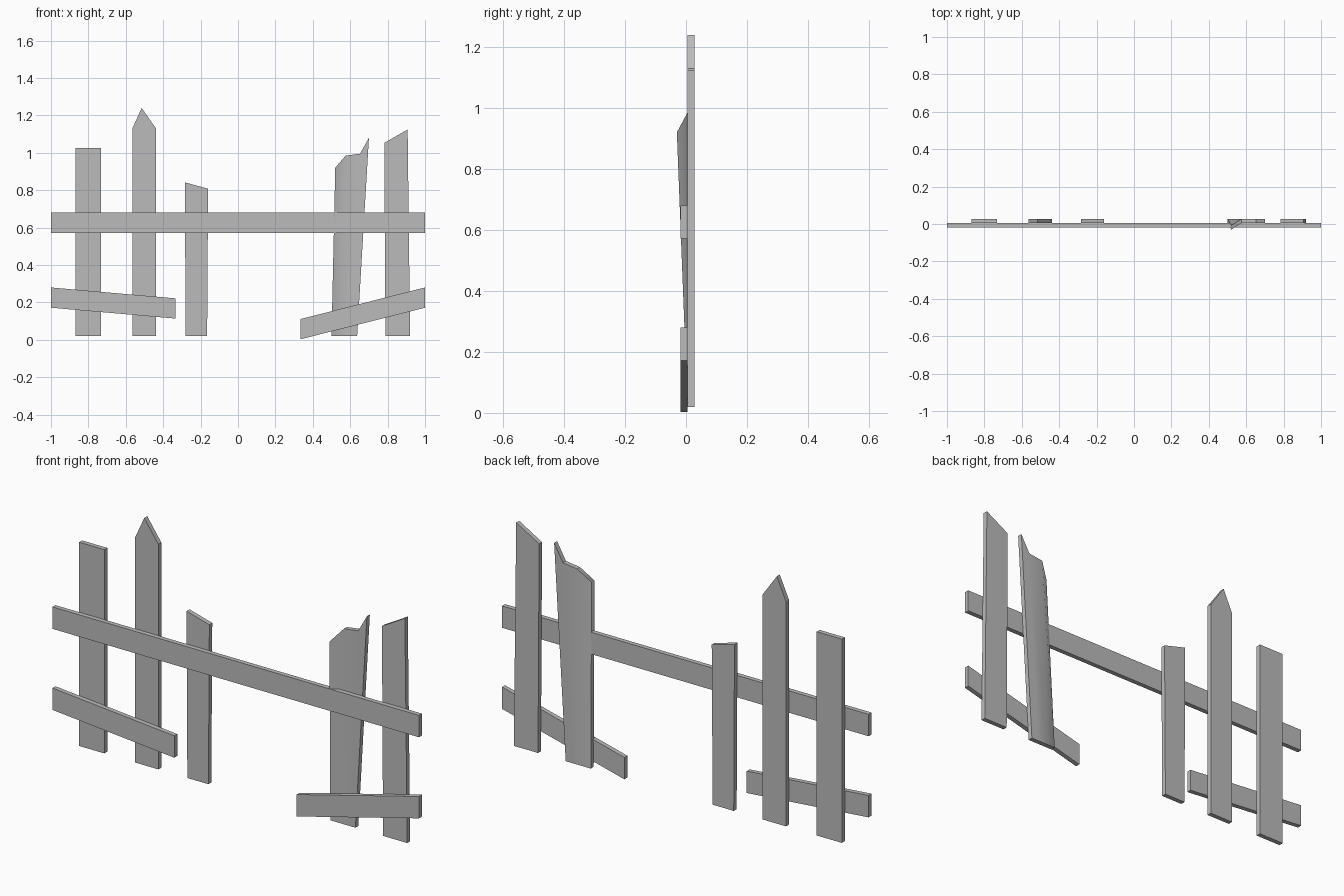
import bpy
import bmesh
import math

cube = bpy.data.objects.get("Cube")
if cube:
    bpy.data.objects.remove(cube, do_unlink=True)

wood = bpy.data.materials.new("plain grey")
wood.use_nodes = True
GREY = (0.5, 0.5, 0.5, 1)
wood.diffuse_color = GREY
wood.node_tree.nodes["Principled BSDF"].inputs["Base Color"].default_value = GREY

THICK = 0.023    # board thickness
MID = 0.005      # plane where the rails meet the pickets
BASE = 0.02      # foot of the pickets


def finish(name, bm):
    bmesh.ops.recalc_face_normals(bm, faces=bm.faces[:])
    mesh = bpy.data.meshes.new(name)
    bm.to_mesh(mesh)
    bm.free()
    mesh.materials.append(wood)
    obj = bpy.data.objects.new(name, mesh)
    bpy.context.collection.objects.link(obj)
    return obj


def board(name, outline, front):
    """Extrude an (x, z) outline backwards from the plane y = front."""
    bm = bmesh.new()
    face = bm.faces.new([bm.verts.new((x, front, z)) for x, z in outline])
    grown = bmesh.ops.extrude_face_region(bm, geom=[face], use_keep_orig=True)
    moved = [v for v in grown["geom"] if isinstance(v, bmesh.types.BMVert)]
    bmesh.ops.translate(bm, verts=moved, vec=(0, THICK, 0))
    return finish(name, bm)


def picket(name, left, right, top):
    """Straight picket: foot corners, then its top edge from right to left."""
    board(name, [(left, BASE), (right, BASE)] + top, MID)


def rail(name, x0, z0, x1, z1, height=0.108):
    outline = [(x0, z0), (x1, z1), (x1, z1 + height), (x0, z0 + height)]
    board(name, outline, MID - THICK)


# Upright pickets
picket("flat_picket", -0.87, -0.733, [(-0.733, 1.025), (-0.87, 1.025)])
picket("pointed_picket", -0.565, -0.438,
       [(-0.438, 1.13), (-0.515, 1.24), (-0.565, 1.13)])
picket("short_picket", -0.28, -0.165, [(-0.16, 0.808), (-0.284, 0.842)])
picket("slanted_picket", 0.788, 0.92, [(0.907, 1.125), (0.782, 1.053)])

# Long upper rail and the two broken lower rails
rail("upper_rail", -1, 0.572, 1, 0.572)
rail("lower_rail_right", -1, 0.172, -0.335, 0.114)
rail("lower_rail_left", 0.333, 0.003, 1, 0.172)

# Warped, broken picket: strips from foot to jagged top, near edge bent forward
columns = [(0.50, 0.52, 0.92, -0.03), (0.545, 0.575, 0.985, MID),
           (0.60, 0.652, 0.995, MID), (0.637, 0.70, 1.08, MID)]
bm = bmesh.new()
grid = [[[bm.verts.new((x, y + depth, z)) for x, y, z in
          ((foot, MID, BASE), (tip, bend, top))]
         for foot, tip, top, bend in columns] for depth in (0, THICK)]
front, back = grid
for a, b in zip(range(3), range(1, 4)):
    for side in grid:
        bm.faces.new([side[a][0], side[b][0], side[b][1], side[a][1]])
    for end in (0, 1):
        bm.faces.new([front[a][end], front[b][end], back[b][end], back[a][end]])
for edge in (0, 3):
    bm.faces.new([front[edge][0], front[edge][1], back[edge][1], back[edge][0]])
warped = finish("warped_picket", bm)
bpy.ops.object.select_all(action="DESELECT")
warped.select_set(True)
bpy.context.view_layer.objects.active = warped
bpy.ops.object.shade_smooth_by_angle(angle=math.radians(40))
